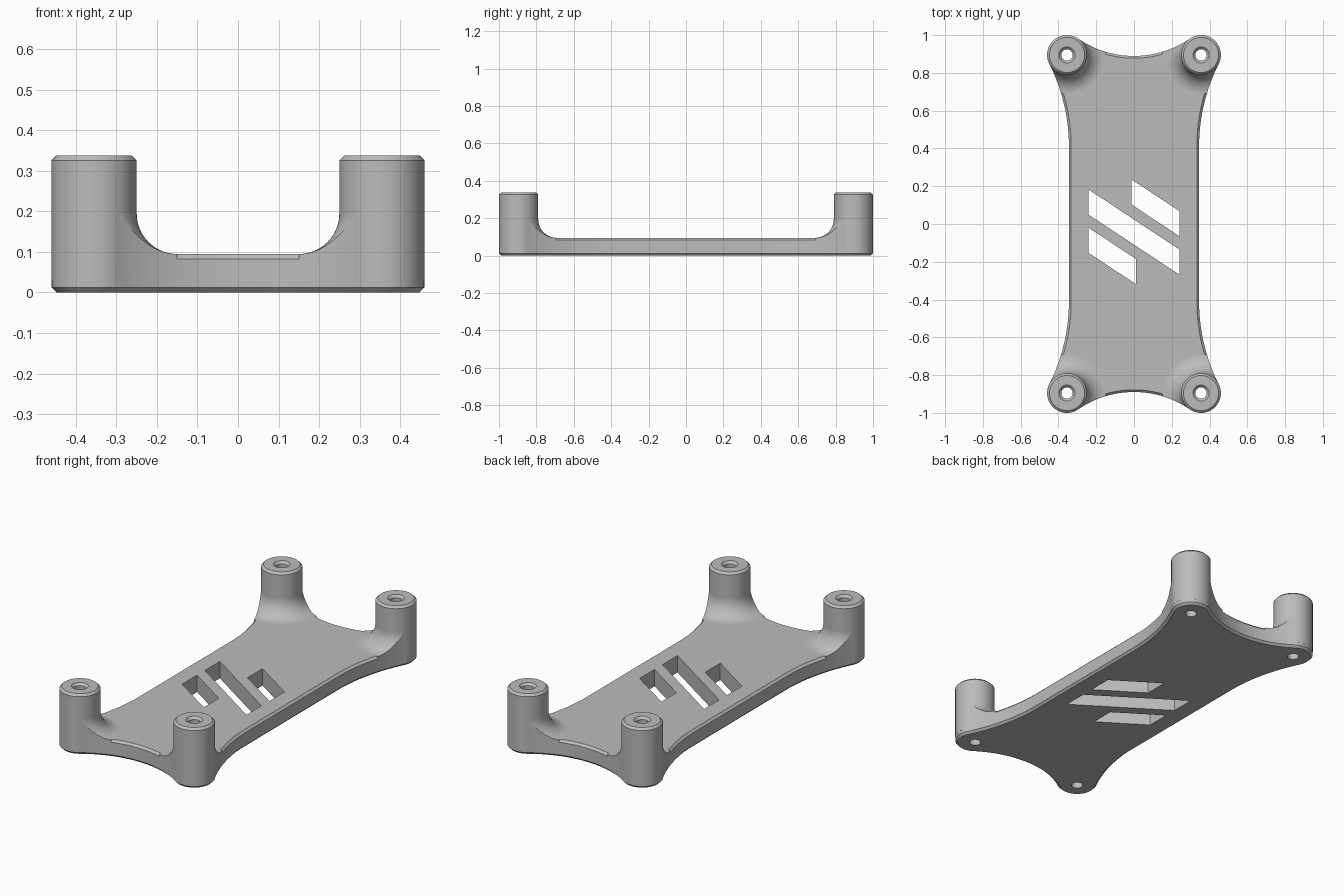
import bpy, bmesh
from math import sin, cos, pi, atan2, hypot

if "Cube" in bpy.data.objects:
    bpy.data.objects.remove(bpy.data.objects["Cube"], do_unlink=True)

grey = bpy.data.materials.new("plain grey")
grey.use_nodes = True
GREY = (0.5, 0.5, 0.5, 1)
grey.diffuse_color = GREY
grey.node_tree.nodes["Principled BSDF"].inputs["Base Color"].default_value = GREY

PX, PY, PR = 0.355, 0.895, 0.105      # post centre and radius
TOP, HEIGHT, CH = 0.095, 0.338, 0.012  # plate top, post top, chamfer
FILLET = 0.1
HALF_W, STRAIGHT, END_Y = 0.345, 0.41, 0.89
CORNERS = [(sx * PX, sy * PY) for sx in (-1, 1) for sy in (-1, 1)]


def arc(cx, cy, r, a, b, n):
    return [(cx + r * cos(a + (b - a) * i / n), cy + r * sin(a + (b - a) * i / n))
            for i in range(n + 1)]


def outline(d):
    """Plate outline, moved inwards by d: tangent arcs around the four posts."""
    ax, ay = PX - HALF_W, PY - STRAIGHT
    side_r = (ax * ax + ay * ay - PR * PR) / (2 * (PR + ax))
    ey = PY - END_Y
    end_r = (PX * PX + ey * ey - PR * PR) / (2 * (PR + ey))
    side_c, end_c = (HALF_W + side_r, STRAIGHT), (0, END_Y + end_r)
    a = atan2(side_c[1] - PY, side_c[0] - PX)
    b = atan2(end_c[1] - PY, end_c[0] - PX)
    q = arc(*side_c, side_r + d, pi, a + pi, 20)
    q += arc(PX, PY, PR - d, a, b, 40)[1:]
    q += arc(*end_c, end_r + d, b - pi, -pi / 2, 16)[1:]
    half = q + [(-x, y) for x, y in reversed(q[:-1])]
    return half + [(-x, -y) for x, y in half]


def stack(bm, rings):
    """Closed solid skinned through rings of (points, z)."""
    loops = [[bm.verts.new((x, y, z)) for x, y in pts] for pts, z in rings]
    n = len(loops[0])
    bm.faces.new(loops[0][::-1])
    bm.faces.new(loops[-1])
    for lo, hi in zip(loops, loops[1:]):
        for i in range(n):
            j = (i + 1) % n
            bm.faces.new((lo[i], lo[j], hi[j], hi[i]))


def solid(name, stacks):
    bm = bmesh.new()
    for rings in stacks:
        stack(bm, rings)
    bmesh.ops.recalc_face_normals(bm, faces=bm.faces)
    mesh = bpy.data.meshes.new(name)
    bm.to_mesh(mesh)
    bm.free()
    mesh.materials.append(grey)
    ob = bpy.data.objects.new(name, mesh)
    bpy.context.collection.objects.link(ob)
    return ob


def lathe(name, profile, n=64):
    """The same turned shape on all four post axes."""
    return solid(name, [[(arc(x, y, r, 0, 2 * pi, n)[:-1], z) for r, z in profile]
                        for x, y in CORNERS])


def combine(target, tool, operation):
    mod = target.modifiers.new(operation, "BOOLEAN")
    mod.object, mod.operation, mod.solver = tool, operation, "EXACT"
    bpy.context.view_layer.objects.active = target
    bpy.ops.object.modifier_apply(modifier=mod.name)
    bpy.data.objects.remove(tool, do_unlink=True)


# plate with chamfered rims
GAP = 0.0004
body = solid("standoff_plate", [[(outline(GAP + CH), 0), (outline(GAP), CH),
                                 (outline(GAP), TOP - CH), (outline(GAP + CH), TOP)]])

# rounded feet of the posts, trimmed to the plate outline
curve = [(PR + FILLET * (1 - sin(t)), TOP + FILLET * (1 - cos(t)))
         for t in [pi / 2 * i / 14 for i in range(15)]]
feet = lathe("post_feet", [(PR + FILLET, 0.05)] + curve)
combine(feet, solid("outline_trim", [[(outline(GAP), 0.03), (outline(GAP), HEIGHT)]]),
        "INTERSECT")
combine(body, feet, "UNION")

# posts
posts = lathe("posts", [(PR, 0.03), (PR, HEIGHT - CH), (PR - CH, HEIGHT)])
combine(body, posts, "UNION")

# countersunk screw holes
holes = lathe("screw_holes", [(0.03, -0.1), (0.03, HEIGHT - 0.013),
                              (0.043, HEIGHT), (0.043, HEIGHT + 0.1)], 40)
combine(body, holes, "DIFFERENCE")

# three slanted slots: left x, right x, upper left y
SLOPE, TALL = -0.66, 0.133
slots = []
for x0, x1, y in ((-0.012, 0.24, 0.235), (-0.24, 0.24, 0.182), (-0.24, 0.01, -0.02)):
    y1 = y + SLOPE * (x1 - x0)
    pts = [(x0, y), (x0, y - TALL), (x1, y1 - TALL), (x1, y1)]
    slots.append([(pts, -0.1), (pts, 0.2)])
combine(body, solid("slots", slots), "DIFFERENCE")

# shading
bpy.ops.object.select_all(action="DESELECT")
body.select_set(True)
bpy.context.view_layer.objects.active = body
bpy.ops.object.shade_smooth_by_angle(angle=pi / 6)
weighted = body.modifiers.new("face_weighted_normals", "WEIGHTED_NORMAL")
weighted.keep_sharp = True
